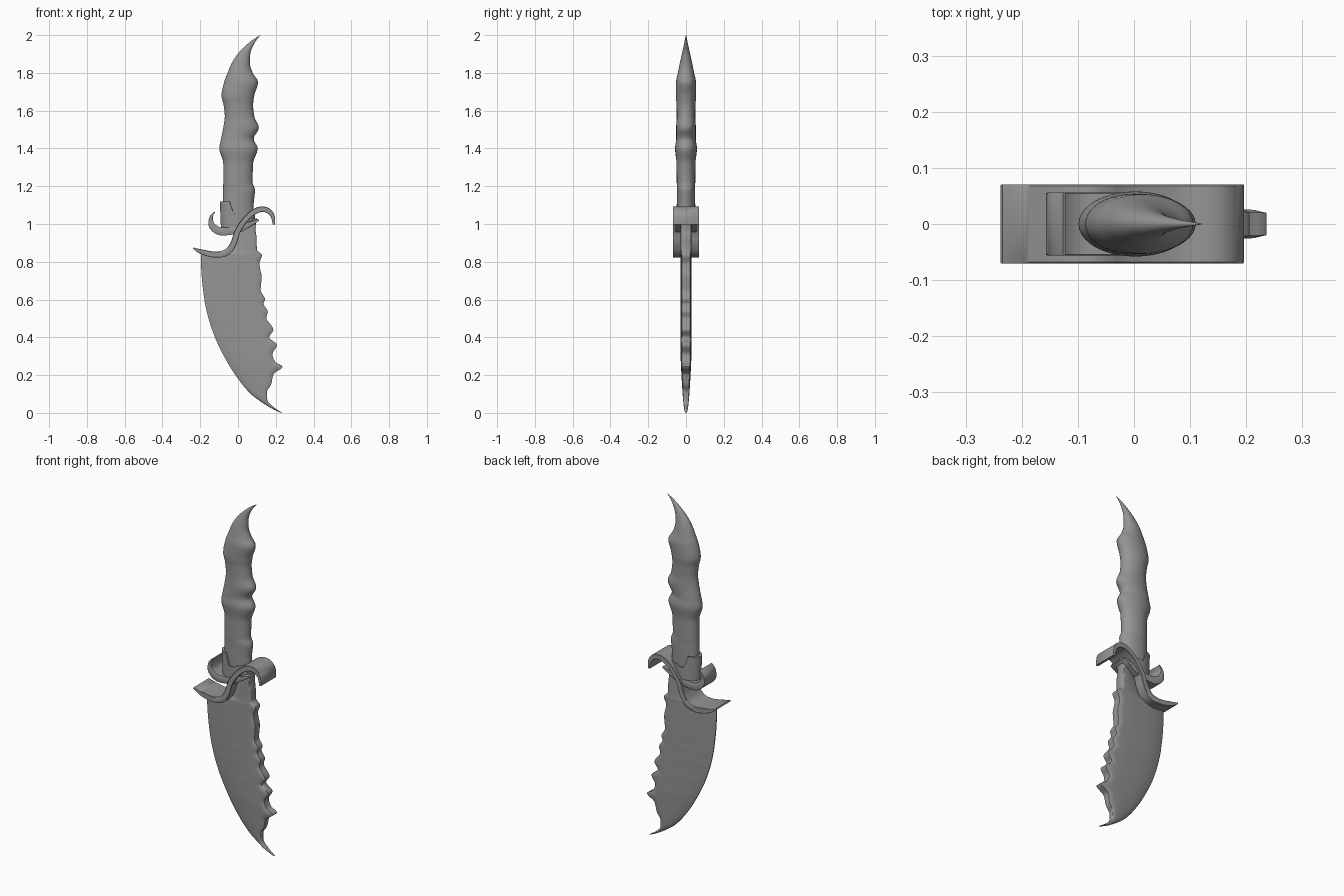
import bpy, bmesh, math
from mathutils import Vector

if "Cube" in bpy.data.objects:
    bpy.data.objects.remove(bpy.data.objects["Cube"])

GREY = bpy.data.materials.new("dark_grey")
GREY.diffuse_color = (.3, .3, .3, 1)
GREY.use_nodes = True
GREY.node_tree.nodes["Principled BSDF"].inputs["Base Color"].default_value = GREY.diffuse_color


def interp(table, z, col):
    """Smooth monotone interpolation of one column of a (z, ...) table."""
    n = len(table)
    i = max(0, min(n - 2, sum(1 for r in table if r[0] <= z) - 1))

    def sec(k):
        return (table[k + 1][col] - table[k][col]) / (table[k + 1][0] - table[k][0])

    def slope(k):
        if k == 0:
            return sec(0)
        if k == n - 1:
            return sec(n - 2)
        a, b = sec(k - 1), sec(k)
        return 0 if a * b <= 0 else 2 * a * b / (a + b)

    h = table[i + 1][0] - table[i][0]
    t = (z - table[i][0]) / h
    return ((2*t**3 - 3*t**2 + 1) * table[i][col] + (t**3 - 2*t**2 + t) * h * slope(i)
            + (3*t**2 - 2*t**3) * table[i + 1][col] + (t**3 - t**2) * h * slope(i + 1))


def loft(name, rings, closed=False, angle=40):
    """Skin a list of equal-length rings; cap the ends unless closed on itself."""
    bm = bmesh.new()
    vs = [[bm.verts.new(p) for p in r] for r in rings]
    m, n = len(rings[0]), len(rings)
    for k in range(n if closed else n - 1):
        a, b = vs[k], vs[(k + 1) % n]
        for j in range(m):
            bm.faces.new((a[j], a[(j + 1) % m], b[(j + 1) % m], b[j]))
    if not closed:
        bm.faces.new(vs[0])
        bm.faces.new(vs[-1])
    bmesh.ops.recalc_face_normals(bm, faces=bm.faces)
    me = bpy.data.meshes.new(name)
    bm.to_mesh(me)
    bm.free()
    me.materials.append(GREY)
    ob = bpy.data.objects.new(name, me)
    bpy.context.collection.objects.link(ob)
    bpy.context.view_layer.objects.active = ob
    ob.select_set(True)
    bpy.ops.object.shade_smooth_by_angle(angle=math.radians(angle))
    ob.select_set(False)
    return ob


def ribbon(name, pts, half, steps=8):
    """Curved band in the xz plane; pts are (x, z, thickness)."""
    P = [Vector(p) for p in [pts[0]] + pts + [pts[-1]]]
    path = []
    for i in range(1, len(P) - 2):
        a, b, c, d = P[i - 1:i + 3]
        for s in range(steps):
            t = s / steps
            path.append(0.5 * (2*b + (c - a)*t + (2*a - 5*b + 4*c - d)*t*t
                               + (3*b - a - 3*c + d)*t**3))
    path.append(P[-1])
    rings = []
    for i, p in enumerate(path):
        d = path[min(i + 1, len(path) - 1)] - path[max(i - 1, 0)]
        nrm = Vector((-d.y, d.x)).normalized() * p.z / 2
        # slightly chamfered rectangular section
        rings.append([(p.x + nrm.x * k, half * w, p.y + nrm.y * k) for k, w in
                      ((1, -.97), (1, .97), (.85, 1), (-.85, 1),
                       (-1, .97), (-1, -.97), (-.85, -1), (.85, -1))])
    return loft(name, rings)


def ellipse(l, r, d, zf, n=40):
    out = []
    for j in range(n):
        a = 2 * math.pi * j / n
        x = (l + r) / 2 + (r - l) / 2 * math.cos(a)
        out.append((x, d * math.sin(a), zf(x)))
    return out


# Handle: knuckled grip ending in a curved horn; (z, left, right, half depth)
grip = [(1.0, -.08, .085, .046), (1.1, -.08, .083, .047), (1.18, -.079, .09, .048),
        (1.22, -.078, .077, .049), (1.32, -.078, .08, .05), (1.4, -.099, .104, .058),
        (1.45, -.09, .083, .052), (1.51, -.078, .11, .052), (1.57, -.07, .086, .049),
        (1.63, -.076, .08, .05), (1.68, -.087, .086, .054), (1.75, -.074, .106, .053),
        (1.8, -.055, .078, .043), (1.85, -.034, .063, .033), (1.9, -.002, .065, .022),
        (1.95, .047, .083, .011), (1.98, .085, .102, .005), (2.0, .118, .121, .001)]
rings = []
for i in range(111):
    z = 1.0 + i / 110
    rings.append(ellipse(*(interp(grip, z, c) for c in (1, 2, 3)), lambda x, z=z: z))
loft("handle", rings)


# Collar: sleeve with a raised tab on its left side
def rim(x):
    return 1.118 if x < -.035 else (1.075 if x < -.02 else 1.05 + .3 * max(x, 0))


def base(x):
    return .965 + .45 * max(x, 0)


loft("collar", [ellipse(-.09, .09, .053, base), ellipse(-.096, .092, .054, rim),
                ellipse(-.07, .075, .042, rim), ellipse(-.07, .075, .042, base)], closed=True)

# Blade: (z, x) tables for the curved edge, the toothed spine and the flat's border
edge = [(0, .228), (.02, .185), (.05, .135), (.1, .068), (.2, -.014), (.3, -.074),
        (.4, -.122), (.5, -.156), (.6, -.178), (.75, -.194), (.84, -.197), (.855, -.06),
        (.9, -.03), (.96, -.005), (1.03, .02)]
spine = [(0, .234), (.03, .19), (.07, .155), (.11, .153), (.15, .175), (.205, .188),
         (.245, .236), (.27, .197), (.31, .182), (.36, .206), (.4, .165), (.44, .187),
         (.505, .15), (.535, .158), (.58, .135), (.6, .143), (.65, .12), (.72, .125),
         (.79, .113), (.835, .127), (.865, .1), (.93, .098), (.97, .092), (1.03, .1)]
flat = [(0, .232), (.04, .165), (.1, .138), (.25, .165), (.4, .15), (.6, .115),
        (.8, .095), (1.03, .08)]
section = [(0, .1), (.08, .35), (.25, .6), (.5, .8), (.75, .93), (1, 1)]
rings = []
for i in range(161):
    z = 1.03 * i / 160
    l, r = interp(edge, z, 1), interp(spine, z, 1)
    f = min(interp(flat, z, 1), l + .9 * (r - l))
    th = .028 * min(1, .1 + .9 * math.sqrt(z / .28)) if z < .28 else .028
    side = [(l + (f - l) * u, th * t) for u, t in section]
    side += [(f + (r - f) * .7, th * .95), (r, th * .75)]
    rings.append([(x, -y, z) for x, y in side] + [(x, y, z) for x, y in reversed(side)])
loft("blade", rings, angle=50)

# Guard: wide S-shaped band across the blade root, curled at the right
ribbon("guard", [(-.236, .872, .008), (-.19, .852, .026), (-.12, .838, .032),
                 (-.06, .85, .034), (-.025, .895, .032), (.0, .965, .03), (.045, 1.03, .028),
                 (.10, 1.072, .03), (.15, 1.075, .028), (.182, 1.045, .022),
                 (.19, .997, .012)], .07)

# Hook: narrower band under the collar, curled up at the left
ribbon("collar_hook", [(-.124, 1.064, .006), (-.142, 1.035, .018), (-.138, .992, .034),
                       (-.10, .963, .042), (-.04, .962, .038), (.01, .972, .03),
                       (.06, .998, .026), (.11, 1.022, .01)], .056)
